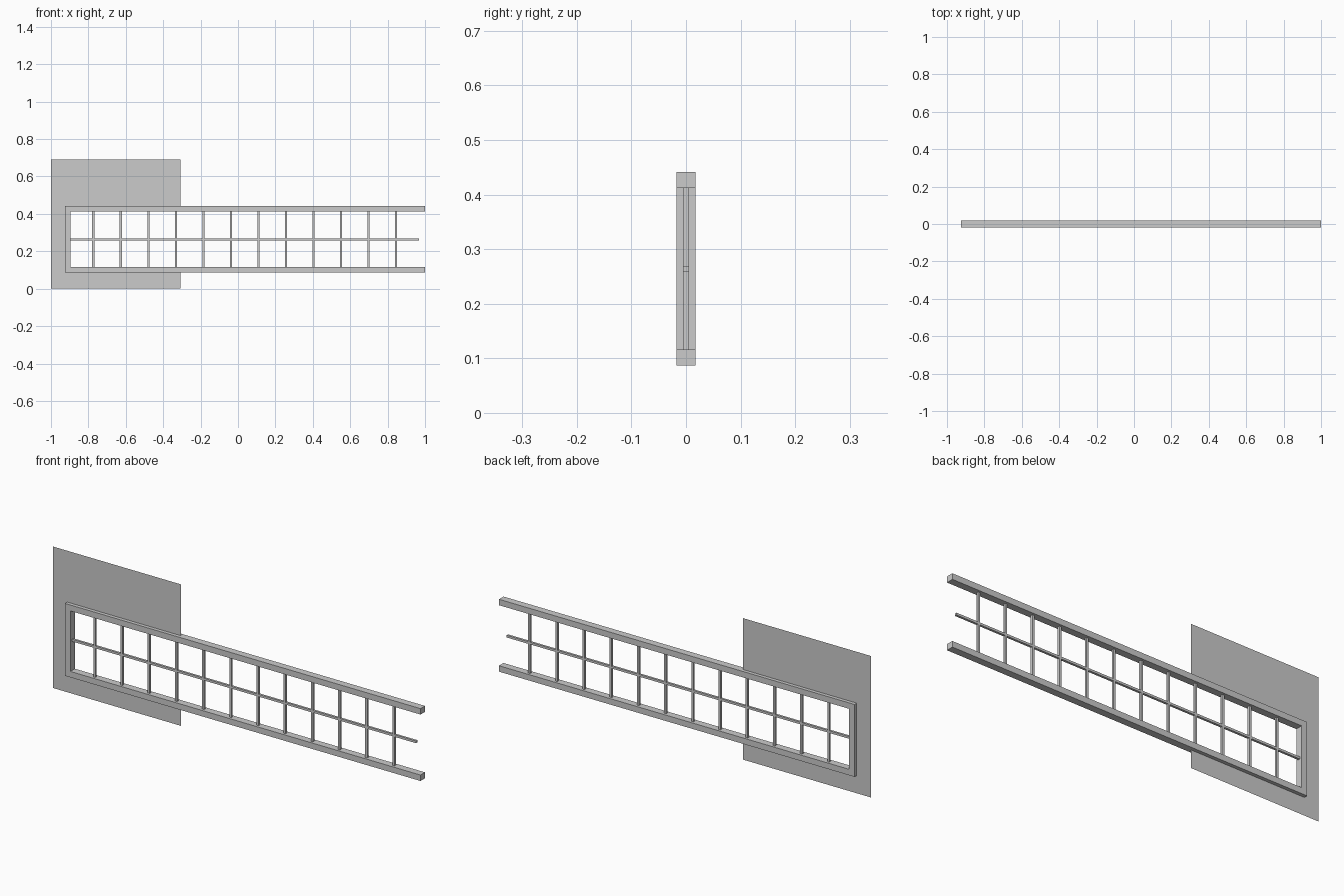
import bpy
import bmesh

cube = bpy.data.objects.get("Cube")
if cube:
    bpy.data.objects.remove(cube, do_unlink=True)

grey = bpy.data.materials.new("plain grey")
grey.use_nodes = True
grey.diffuse_color = (0.6, 0.6, 0.6, 1)
grey.node_tree.nodes["Principled BSDF"].inputs["Base Color"].default_value = (0.6, 0.6, 0.6, 1)


def bracket(name, left, inner_left, right, bottom, inner_bottom, inner_top, top, depth):
    """C-shaped outline, open on the right, in the XZ plane, with depth along y."""
    outline = [(left, bottom), (right, bottom), (right, inner_bottom), (inner_left, inner_bottom),
               (inner_left, inner_top), (right, inner_top), (right, top), (left, top)]
    bm = bmesh.new()
    face = bm.faces.new([bm.verts.new((x, -depth / 2, z)) for x, z in outline])
    if depth:
        new = bmesh.ops.extrude_face_region(bm, geom=[face])["geom"]
        moved = [v for v in new if isinstance(v, bmesh.types.BMVert)]
        bmesh.ops.translate(bm, verts=moved, vec=(0, depth, 0))
        bmesh.ops.recalc_face_normals(bm, faces=bm.faces)
    mesh = bpy.data.meshes.new(name)
    bm.to_mesh(mesh)
    bm.free()
    mesh.materials.append(grey)
    obj = bpy.data.objects.new(name, mesh)
    bpy.context.collection.objects.link(obj)
    return obj


def bar(name, x0, x1, z0, z1, depth):
    """Straight box centred on y = 0."""
    bpy.ops.mesh.primitive_cube_add(size=1, location=((x0 + x1) / 2, 0, (z0 + z1) / 2))
    obj = bpy.context.object
    obj.name = name
    obj.scale = (x1 - x0, depth, z1 - z0)
    obj.data.materials.append(grey)
    return obj


LEFT, RIGHT = -0.924, 1.0
BOTTOM, TOP = 0.087, 0.441
RAIL, DEPTH = 0.029, 0.035
SLIM = 0.011
MIDDLE = (BOTTOM + TOP) / 2

# Window frame, open at the right end
bracket("window_frame", LEFT, LEFT + RAIL, RIGHT,
        BOTTOM, BOTTOM + RAIL, TOP - RAIL, TOP, DEPTH)

# Thin wall sheet around the closed end, its opening hidden inside the frame
half = RAIL / 2
bracket("wall_panel", -1, LEFT + half, -0.308,
        0, BOTTOM + half, TOP - half, 0.692, 0)

# Long horizontal glazing bar
bar("horizontal_glazing_bar", LEFT + RAIL, 0.967,
    MIDDLE - SLIM / 2, MIDDLE + SLIM / 2, SLIM)

# Evenly spaced upright glazing bars
for i in range(12):
    x = -0.774 + i * 0.1472
    bar(f"upright_glazing_bar_{i + 1}", x - SLIM / 2, x + SLIM / 2,
        BOTTOM + RAIL, TOP - RAIL, SLIM)
